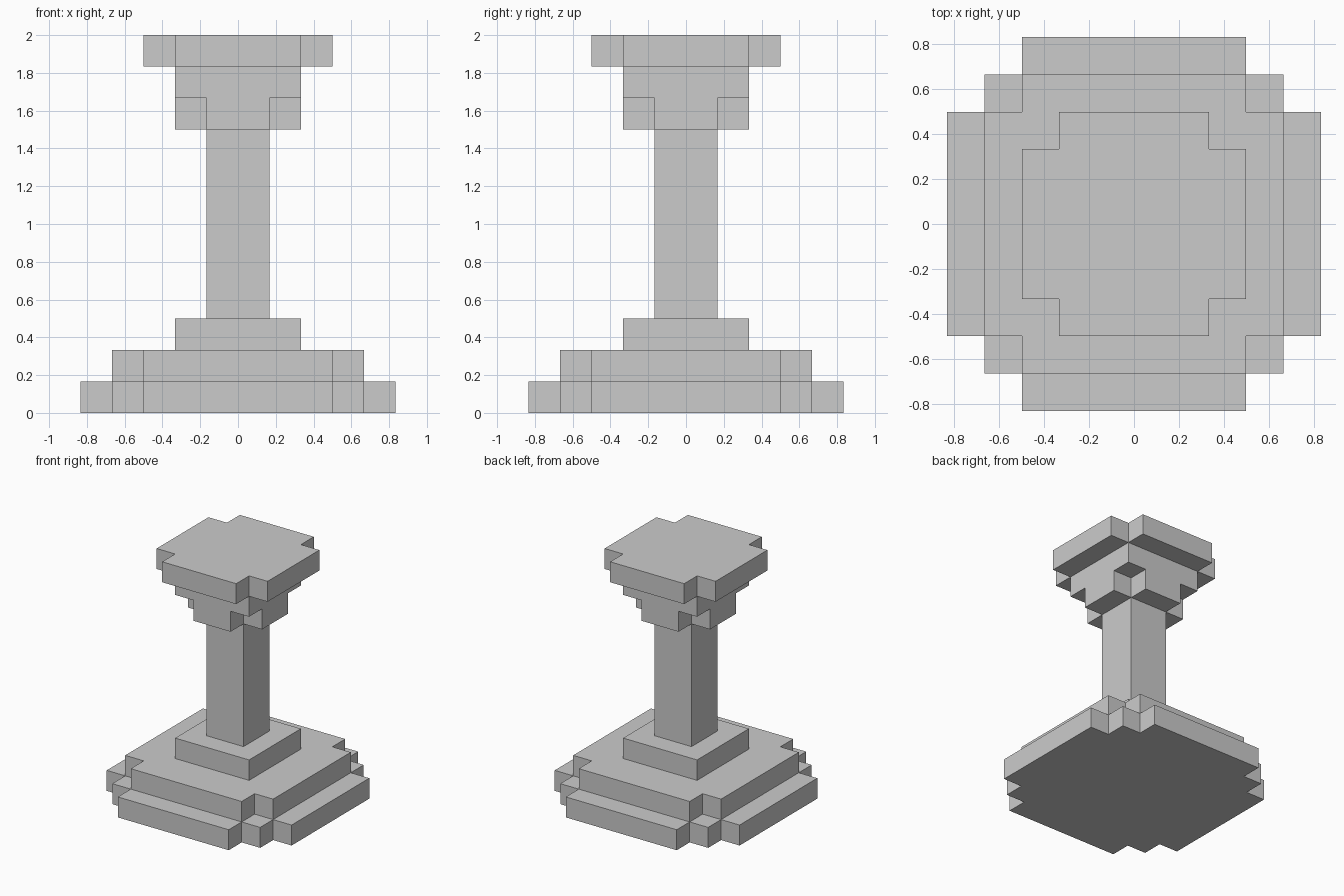
import bpy
import bmesh

if "Cube" in bpy.data.objects:
    bpy.data.objects.remove(bpy.data.objects["Cube"])

U = 1 / 6  # one grid step of the blocky style


def slab(name, corner, z0, z1):
    """Extrude an outline made by turning one corner's points four times."""
    pts, quarter = [], corner
    for _ in range(4):
        pts += quarter
        quarter = [(-y, x) for x, y in quarter]
    bm = bmesh.new()
    face = bm.faces.new([bm.verts.new((x * U, y * U, z0 * U)) for x, y in pts])
    top = bmesh.ops.extrude_face_region(bm, geom=[face], use_keep_orig=True)
    verts = [g for g in top["geom"] if isinstance(g, bmesh.types.BMVert)]
    bmesh.ops.translate(bm, verts=verts, vec=(0, 0, (z1 - z0) * U))
    bmesh.ops.recalc_face_normals(bm, faces=bm.faces)
    mesh = bpy.data.meshes.new(name)
    bm.to_mesh(mesh)
    bm.free()
    obj = bpy.data.objects.new(name, mesh)
    bpy.context.collection.objects.link(obj)
    return obj


def square(h):
    return [(h, h)]


def notched(h):
    """Square with one grid step cut out of each corner."""
    return [(h, h - 1), (h - 1, h - 1), (h - 1, h)]


# Stepped base
slab("base_bottom_step", [(5, 3), (4, 3), (4, 4), (3, 4), (3, 5)], 0, 1)
slab("base_middle_step", notched(4), 1, 2)
slab("base_top_step", square(2), 2, 3)

# Column shaft
slab("column_shaft", square(1), 3, 9)

# Capital and top plate
slab("capital_lower", notched(2), 9, 10)
slab("capital_upper", square(2), 10, 11)
slab("top_plate", notched(3), 11, 12)
